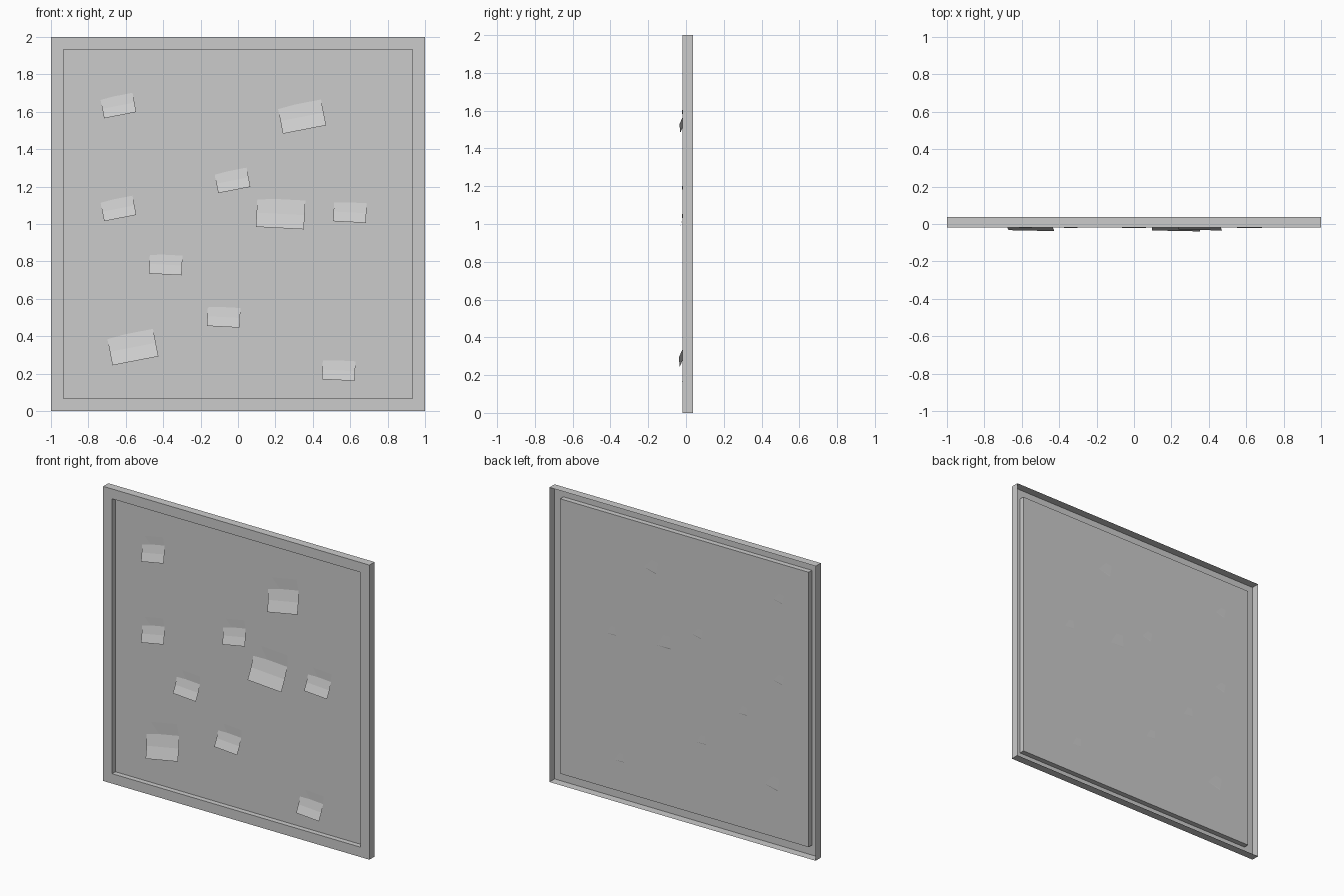
import bpy, bmesh
from math import radians
from mathutils import Matrix

cube = bpy.data.objects.get("Cube")
if cube:
    bpy.data.objects.remove(cube, do_unlink=True)

grey = bpy.data.materials.new("plain grey")
grey.use_nodes = True
colour = (0.6, 0.6, 0.6, 1)
grey.diffuse_color = colour
grey.node_tree.nodes["Principled BSDF"].inputs["Base Color"].default_value = colour

FRONT, BACK, PANEL = -0.018, 0.037, 0.017


def finish(bm, name):
    mesh = bpy.data.meshes.new(name)
    bm.to_mesh(mesh)
    bm.free()
    mesh.materials.append(grey)
    obj = bpy.data.objects.new(name, mesh)
    bpy.context.collection.objects.link(obj)
    return obj


# Board: square rings from the open back rim, over the front lip, into the recess
bm = bmesh.new()
rings = []
for half, y in ((1, BACK), (1, FRONT), (0.933, FRONT), (0.933, PANEL)):
    corners = ((-1, -1), (1, -1), (1, 1), (-1, 1))
    rings.append([bm.verts.new((half * sx, y, 1 + half * sz)) for sx, sz in corners])
for a, b in zip(rings, rings[1:]):
    for i in range(4):
        j = (i + 1) % 4
        bm.faces.new((a[i], a[j], b[j], b[i]))
bm.faces.new(rings[-1])
finish(bm, "board")

# Curled sheet profile: (height, outward lift) as fractions of the width
PROFILE = ((-0.455, 0.21), (-0.16, 0.085), (0.145, 0.002), (0.455, 0.006))


def note(name, x, z, width, angle):
    bm = bmesh.new()
    rows = []
    for h, lift in PROFILE:
        # the left edge sits slightly deeper than the right
        rows.append([bm.verts.new((s * width / 2, -(lift + 0.01 * s) * width, h * width))
                     for s in (-1, 1)])
    for a, b in zip(rows, rows[1:]):
        bm.faces.new((a[0], a[1], b[1], b[0]))
    bm.transform(Matrix.Translation((x, PANEL, z)) @ Matrix.Rotation(radians(-angle), 4, "Y"))
    finish(bm, name)


# Pinned notes: position, width and tilt
SMALL, LEFT, RIGHT = 0.175, 11, -3
notes = (
    (-0.645, 1.66, SMALL, LEFT), (0.335, 1.61, 0.235, LEFT),
    (-0.035, 1.26, SMALL, LEFT), (0.23, 1.095, 0.257, RIGHT),
    (0.60, 1.09, SMALL, RIGHT), (-0.645, 1.11, SMALL, LEFT),
    (-0.385, 0.81, SMALL, RIGHT), (-0.075, 0.53, SMALL, RIGHT),
    (-0.57, 0.38, 0.25, LEFT), (0.54, 0.245, SMALL, RIGHT),
)
for i, spec in enumerate(notes, 1):
    note(f"paper_note_{i}", *spec)
